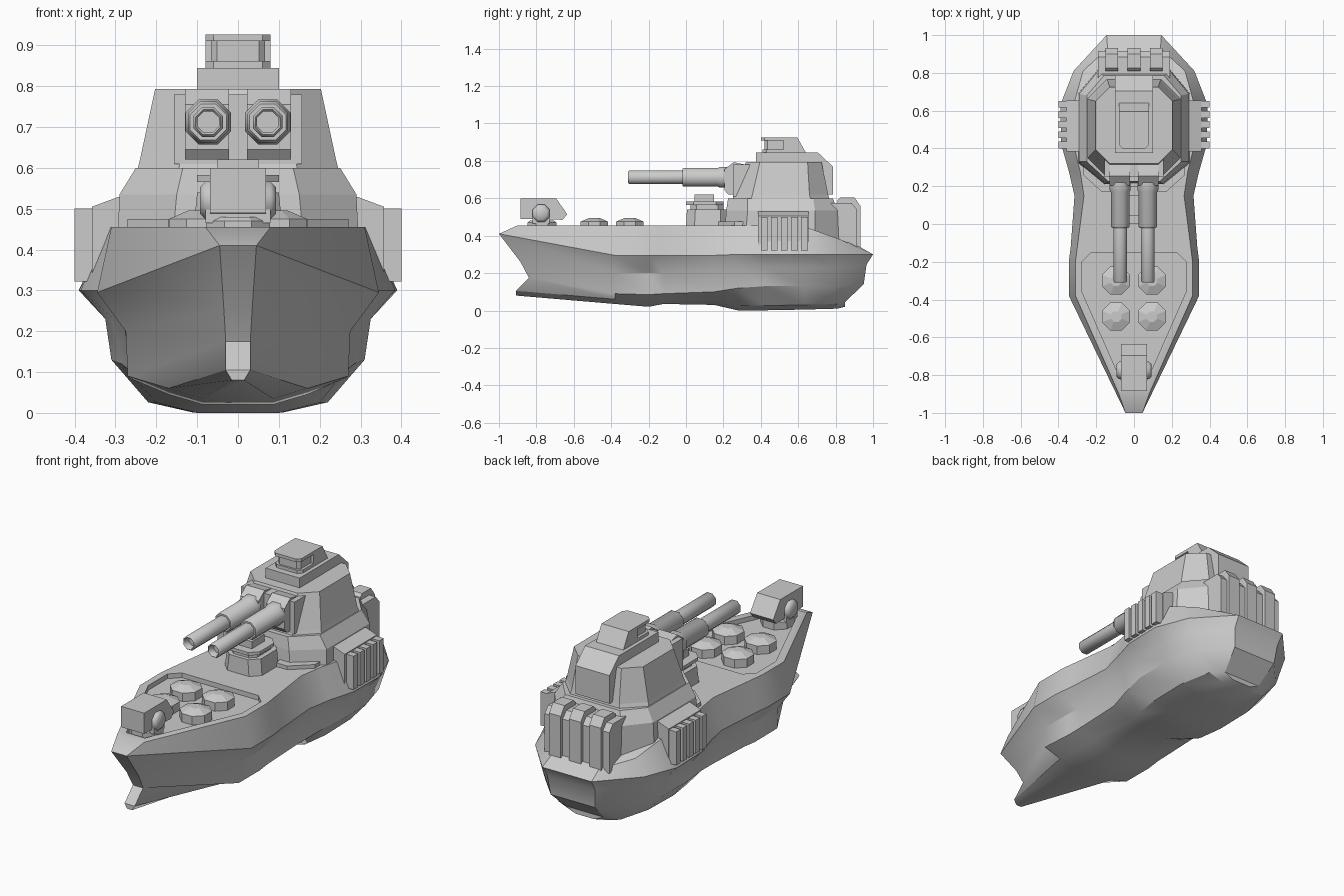
import bpy, bmesh, math

if "Cube" in bpy.data.objects:
    bpy.data.objects.remove(bpy.data.objects["Cube"])


def loft(name, rings, smooth=0, caps=True):
    """Skin a list of equal-length closed rings of 3D points."""
    bm = bmesh.new()
    vs = [[bm.verts.new(p) for p in r] for r in rings]
    n = len(vs[0])
    for a, b in zip(vs, vs[1:]):
        for i in range(n):
            j = (i + 1) % n
            bm.faces.new((a[i], a[j], b[j], b[i]))
    for end in (vs[0], vs[-1]):
        if caps is True:
            bm.faces.new(end)
        else:  # ladder of quads for folded symmetric ends
            for i in range(n // 2 - 1):
                bm.faces.new((end[i], end[i + 1], end[n - 2 - i], end[n - 1 - i]))
    bmesh.ops.recalc_face_normals(bm, faces=bm.faces)
    me = bpy.data.meshes.new(name)
    bm.to_mesh(me)
    bm.free()
    ob = bpy.data.objects.new(name, me)
    bpy.context.collection.objects.link(ob)
    if smooth:
        bpy.ops.object.select_all(action='DESELECT')
        ob.select_set(True)
        bpy.context.view_layer.objects.active = ob
        bpy.ops.object.shade_smooth_by_angle(angle=math.radians(smooth))
    return ob


def prism(name, axis, pts, lo, hi):
    """Extrude a 2D outline along x, y or z."""
    put = {'x': lambda p, t: (t, p[0], p[1]),
           'y': lambda p, t: (p[0], t, p[1]),
           'z': lambda p, t: (p[0], p[1], t)}[axis]
    return loft(name, [[put(p, t) for p in pts] for t in (lo, hi)])


def box(name, x0, x1, y0, y1, z0, z1):
    return prism(name, 'z', [(x0, y0), (x1, y0), (x1, y1), (x0, y1)], z0, z1)


def mirrored(half):
    return half + [(-p[0],) + tuple(p[1:]) for p in reversed(half)]


def stack(name, levels, smooth=0):
    """Loft symmetric half outlines (z, [(x, y), ...]) upward."""
    return loft(name, [[(x, y, z) for x, y in mirrored(h)] for z, h in levels], smooth)


def octa(w, y0, y1, c):
    return [(w - c, y0), (w, y0 + c), (w, y1 - c), (w - c, y1)]


def lathe(name, axis, centre, prof, n=8, smooth=0):
    """Revolve (radius, offset) pairs about an axis."""
    rings = []
    for r, t in prof:
        ring = []
        for i in range(n):
            a = 2 * math.pi * (i + .5) / n
            u, v = r * math.cos(a), r * math.sin(a)
            d = {'x': (t, u, v), 'y': (u, t, v), 'z': (u, v, t)}[axis]
            ring.append(tuple(c + e for c, e in zip(centre, d)))
        rings.append(ring)
    return loft(name, rings, smooth)


# hull: rows run deck edge, knuckle, under-knuckle, bilge, keel
bow = [(.08, -.9, .455), (.045, -1, .41), (.035, -.885, .26), (.03, -.84, .175), (.03, -.91, .105)]
stern = [(.14, .93, .34), (.145, 1, .3), (.14, .965, .245), (.13, .95, .14), (.11, .85, .045)]
mid = [
    (-.38, (.31, .455), (.345, .295), (.275, .2), (.27, .09), (.17, .06)),
    (-.2, (.31, .455), (.345, .295), (.275, .2), (.265, .085), (.17, .045)),
    (-.12, (.3, .455), (.335, .295), (.27, .2), (.26, .09), (.16, .06)),
    (.15, (.265, .455), (.315, .295), (.28, .22), (.26, .1), (.15, .055)),
    (.28, (.285, .455), (.345, .3), (.31, .235), (.285, .12), (.2, .025)),
    (.42, (.32, .455), (.385, .3), (.325, .23), (.31, .13), (.22, .026)),
    (.63, (.32, .45), (.39, .3), (.325, .23), (.31, .13), (.22, .03)),
    (.81, (.27, .385), (.32, .3), (.295, .23), (.26, .13), (.18, .035))]
stations = [bow] + [[(x, s[0], z) for x, z in s[1:]] for s in mid] + [stern]
for s in stations:  # flat bottom strip
    x, y, z = s[-1]
    s.append((x * .5, y, z - .025))
hull = loft('hull', [mirrored(s) for s in stations], smooth=30, caps=False)

# sunken foredeck
well = stack('foredeck_cutter', [(z, [(.055, -.86), (.275, -.36), (.275, -.2), (.225, -.15)])
                                 for z in (.43, .6)])
well.hide_render = True
well.hide_viewport = True
cut = hull.modifiers.new('foredeck_well', 'BOOLEAN')
cut.operation = 'DIFFERENCE'
cut.solver = 'EXACT'
cut.object = well

# round foredeck hatches
for x in (-.095, .095):
    for y in (-.3, -.49):
        lathe('hatch', 'z', (x, y, .42), [(.08, 0), (.08, .055), (.03, .075)])

# bow gun
lathe('bow_gun_base', 'z', (0, -.77, .42), [(.085, 0), (.085, .05), (.07, .06)])
prism('bow_gun_housing', 'x', [(-.885, .49), (-.885, .6), (-.695, .6), (-.635, .515), (-.66, .485)], -.068, .068)
lathe('bow_gun_trunnion', 'x', (0, -.775, .52),
      [(.035, -.093), (.05, -.08), (.05, .08), (.035, .093)], smooth=50)
box('bow_gun_yoke', -.08, .08, -.82, -.73, .465, .52)

# small deck turret beneath the main guns
stack('deck_turret_base', [(.44, octa(.11, 0, .23, .045)), (.54, octa(.1, .005, .23, .045))])
stack('deck_turret_neck', [(.54, octa(.075, .025, .2, .03)), (.565, octa(.075, .025, .2, .03))])
stack('deck_turret_roof', [(.565, octa(.1, 0, .2, .04)), (.582, octa(.1, 0, .2, .04))])
box('deck_turret_sight', -.05, .05, .045, .15, .58, .62)

# superstructure
stack('superstructure', [
    (.32, [(.17, .2), (.3, .31), (.3, .69), (.19, .82)]),
    (.535, [(.15, .215), (.29, .33), (.29, .69), (.19, .81)]),
    (.6, [(.135, .225), (.25, .33), (.25, .68), (.16, .785)])])
for s in (-1, 1):
    prism('forward_step', 'z', [(s * .1, .17), (s * .17, .17), (s * .27, .26), (s * .27, .36), (s * .1, .36)], .43, .475)

# main turret
stack('main_turret', [(.6, octa(.245, .25, .765, .1)), (.62, octa(.24, .255, .76, .1)),
                      (.793, octa(.203, .32, .725, .075))])
prism('turret_bustle', 'x', [(.6, .845), (.705, .845), (.785, .77), (.785, .62), (.65, .62)], -.1, .1)
box('turret_roof_block', -.1, .1, .375, .7, .78, .845)
stack('cupola_lower', [(.84, octa(.08, .41, .63, .02)), (.862, octa(.08, .41, .62, .02))])
stack('cupola_core', [(.86, octa(.066, .42, .6, .015)), (.915, octa(.066, .42, .58, .015))])
stack('cupola_roof', [(.91, octa(.08, .4, .6, .02)), (.926, octa(.08, .4, .59, .02))])
prism('cupola_back', 'x', [(.52, .845), (.64, .845), (.595, .926), (.52, .926)], -.08, .08)

# twin guns with mantlets
box('gun_shield', -.157, .157, .25, .36, .61, .78)
for s in (-1, 1):
    prism('gun_mantlet', 'x', [(.205, .645), (.205, .755), (.255, .793), (.34, .775), (.34, .62), (.225, .62)],
          s * .022, s * .13)
    lathe('gun_barrel', 'y', (s * .073, 0, .712),
          [(.028, -.27), (.028, -.305), (.033, -.31), (.039, -.303), (.039, -.02), (.048, -.02),
           (.054, -.012), (.054, .17), (.06, .18), (.06, .22)], smooth=50)

# finned side launchers
for s in (-1, 1):
    prism('side_launcher', 'y', [(s * .25, .325), (s * .357, .325), (s * .357, .505), (s * .295, .528), (s * .25, .528)],
          .385, .655)
    for i in range(5):
        y = .4 + i * .054
        box('side_fin', s * .33, s * .4, y, y + .036, .322, .5)

# ribbed stern launcher
prism('stern_launcher', 'x', [(.76, .3), (.915, .3), (.915, .54), (.885, .575), (.76, .575)], -.19, .19)
for x in (-.118, 0, .118):
    prism('stern_rib', 'x', [(.81, .31), (.932, .31), (.932, .56), (.9, .605), (.825, .605), (.81, .59)],
          x - .034, x + .034)
